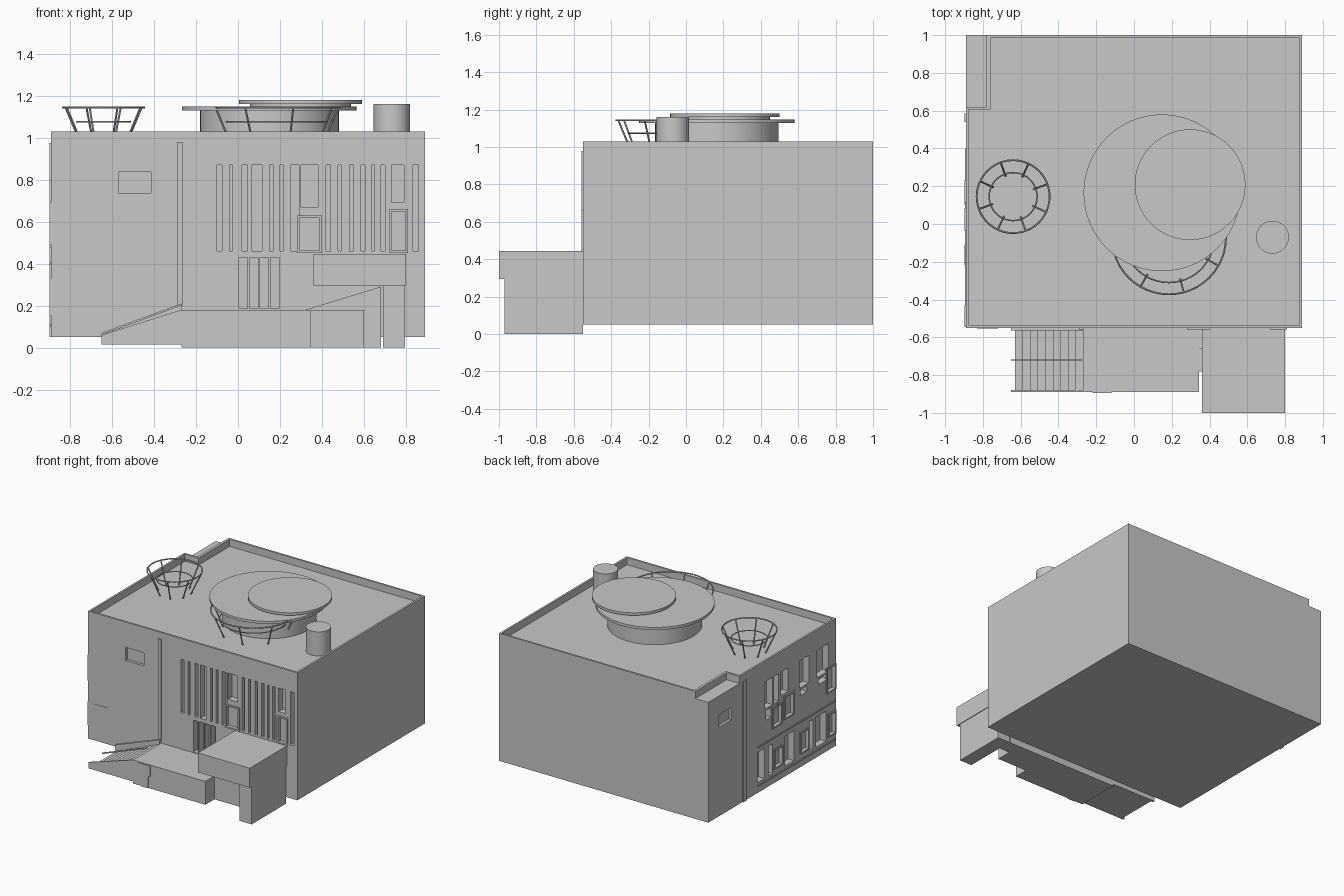
import bpy, bmesh, math
from mathutils import Matrix, Vector

if "Cube" in bpy.data.objects:
    bpy.data.objects.remove(bpy.data.objects["Cube"])

grey = bpy.data.materials.new("concrete_grey")
grey.diffuse_color = (0.58, 0.58, 0.58, 1)
grey.use_nodes = True
grey.node_tree.nodes["Principled BSDF"].inputs["Base Color"].default_value = grey.diffuse_color


def finish(name, bm, smooth=False):
    bmesh.ops.recalc_face_normals(bm, faces=bm.faces)
    me = bpy.data.meshes.new(name)
    bm.to_mesh(me)
    bm.free()
    me.materials.append(grey)
    ob = bpy.data.objects.new(name, me)
    bpy.context.collection.objects.link(ob)
    if smooth:
        bpy.ops.object.select_all(action='DESELECT')
        bpy.context.view_layer.objects.active = ob
        ob.select_set(True)
        bpy.ops.object.shade_smooth_by_angle(angle=math.radians(35))
    return ob


def add_box(bm, x0, x1, y0, y1, z0, z1):
    m = Matrix.Translation(((x0 + x1) / 2, (y0 + y1) / 2, (z0 + z1) / 2))
    bmesh.ops.create_cube(bm, size=1, matrix=m @ Matrix.Diagonal((x1 - x0, y1 - y0, z1 - z0, 1)))


def boxes(name, *dims):
    bm = bmesh.new()
    for d in dims:
        add_box(bm, *d)
    return finish(name, bm)


def cylinder(name, x, y, r, z0, z1):
    bm = bmesh.new()
    bmesh.ops.create_cone(bm, cap_ends=True, segments=64, radius1=r, radius2=r, depth=z1 - z0,
                          matrix=Matrix.Translation((x, y, (z0 + z1) / 2)))
    return finish(name, bm, True)


def prism(name, profile, y0, y1):
    """Side profile in x, z pushed along y."""
    bm = bmesh.new()
    f = bm.faces.new([bm.verts.new((x, y0, z)) for x, z in profile])
    ext = bmesh.ops.extrude_face_region(bm, geom=[f])
    bmesh.ops.translate(bm, vec=(0, y1 - y0, 0),
                        verts=[v for v in ext['geom'] if isinstance(v, bmesh.types.BMVert)])
    return finish(name, bm)


def rod(bm, a, b, r):
    a, b = Vector(a), Vector(b)
    q = (b - a).to_track_quat('Z', 'Y').to_matrix().to_4x4()
    bmesh.ops.create_cone(bm, cap_ends=True, segments=8, radius1=r, radius2=r,
                          depth=(b - a).length, matrix=Matrix.Translation((a + b) / 2) @ q)


def ring(bm, c, z, radius, r, n=48, m=8):
    loops = []
    for i in range(n):
        a = 2 * math.pi * i / n
        loops.append([bm.verts.new((c[0] + (radius + r * math.cos(t)) * math.cos(a),
                                    c[1] + (radius + r * math.cos(t)) * math.sin(a),
                                    z + r * math.sin(t)))
                      for t in (2 * math.pi * j / m for j in range(m))])
    for i in range(n):
        p, q = loops[i], loops[(i + 1) % n]
        for j in range(m):
            k = (j + 1) % m
            bm.faces.new((p[j], q[j], q[k], p[k]))


ROOF, TOP = 0.975, 1.03

# Main block, with every window recess gathered into one cutter
block = boxes("main_block", (-0.89, 0.89, -0.55, 1.0, 0.05, ROOF))
cut = bmesh.new()


def front_slot(x0, x1, z0, z1, depth=0.05):
    add_box(cut, x0, x1, -0.57, -0.55 + depth, z0, z1)


def left_slot(y0, y1, z0, z1, depth=0.05):
    add_box(cut, -0.91, -0.89 + depth, y0, y1, z0, z1)


# Tall front slots, with irregular widths
for x, w in ((-0.10, .025), (-0.04, .015), (0.02, .025), (0.065, .05), (0.15, .02), (0.20, .015),
             (0.25, .04), (0.42, .02), (0.475, .015), (0.53, .02), (0.585, .02),
             (0.635, .015), (0.68, .02), (0.83, .03)):
    front_slot(x, x + w, 0.46, 0.87)
front_slot(0.30, 0.38, 0.67, 0.87)
front_slot(0.73, 0.79, 0.69, 0.87)
# Entrance door leaves
for i in range(4):
    front_slot(0.005 + 0.05 * i, 0.045 + 0.05 * i, 0.185, 0.43)
# Side windows in two rows
for y0, y1 in ((0.22, 0.31), (0.15, 0.205), (0.03, 0.12), (-0.22, -0.11), (-0.46, -0.32)):
    left_slot(y0, y1, 0.69 if y0 == 0.03 else 0.66, 0.87)
for y0, y1 in ((0.24, 0.30), (0.14, 0.20), (-0.20, -0.12), (-0.46, -0.34)):
    left_slot(y0, y1, 0.57 if y0 == 0.24 else 0.60, 0.645)
for y0, y1 in ((0.32, 0.40), (0.22, 0.27), (-0.04, 0.07), (-0.27, -0.23), (-0.43, -0.31)):
    left_slot(y0, y1, 0.13, 0.36)

# Projecting window frames, each around a shallow recess
frames = bmesh.new()
P, T = 0.008, 0.012


def window_bars(a0, a1, z0, z1):
    return ((a0, a1, z0, z0 + T), (a0, a1, z1 - T, z1),
            (a0, a0 + T, z0 + T, z1 - T), (a1 - T, a1, z0 + T, z1 - T))


for a0, a1, z0, z1 in ((0.28, 0.40, 0.45, 0.63), (0.72, 0.81, 0.45, 0.66)):
    front_slot(a0 + T, a1 - T, z0 + T, z1 - T, 0.02)
    for b0, b1, c0, c1 in window_bars(a0, a1, z0, z1):
        add_box(frames, b0, b1, -0.55 - P, -0.55, c0, c1)
for a0, a1, z0, z1 in ((0.11, 0.23, 0.475, 0.64), (-0.037, 0.085, 0.49, 0.67), (-0.545, -0.43, 0.49, 0.69),
                       (0.10, 0.21, 0.155, 0.31), (-0.22, -0.11, 0.15, 0.32), (-0.545, -0.45, 0.15, 0.33)):
    left_slot(a0 + T, a1 - T, z0 + T, z1 - T, 0.02)
    for b0, b1, c0, c1 in window_bars(a0, a1, z0, z1):
        add_box(frames, -0.89 - P, -0.89, b0, b1, c0, c1)
finish("window_frames", frames)

# Small square windows
front_slot(-0.57, -0.415, 0.735, 0.835, 0.02)
left_slot(0.72, 0.87, 0.735, 0.83, 0.02)

cutter = finish("recess_cutter", cut)
mod = block.modifiers.new("recesses", 'BOOLEAN')
mod.operation, mod.object, mod.solver, mod.use_self = 'DIFFERENCE', cutter, 'EXACT', True
bpy.context.view_layer.objects.active = block
bpy.ops.object.modifier_apply(modifier=mod.name)
bpy.data.objects.remove(cutter)

# Wall fins, side ledges and side door plate
boxes("wall_fins", (-0.29, -0.265, -0.558, -0.55, 0.2, 0.98), (-0.898, -0.89, 0.54, 0.585, 0.05, ROOF))
boxes("side_ledges", (-0.896, -0.89, -0.54, 0.40, 0.395, 0.405), (-0.896, -0.89, -0.54, 0.40, 0.10, 0.11))
boxes("side_door", (-0.83, -0.72, -0.553, -0.55, 0.10, 0.33))

# Parapet around the roof, stepping in at the back left corner
outer = [(-.89, -.55), (.89, -.55), (.89, 1), (-.78, 1), (-.78, .62), (-.89, .62)]
inner = [(-.875, -.535), (.875, -.535), (.875, .985), (-.76, .985), (-.76, .605), (-.875, .605)]
bm = bmesh.new()
rows = [[bm.verts.new((x, y, z)) for x, y in pts]
        for pts, z in ((outer, ROOF), (outer, TOP), (inner, TOP), (inner, ROOF))]
for r in range(4):
    p, q = rows[r], rows[(r + 1) % 4]
    for i in range(6):
        k = (i + 1) % 6
        bm.faces.new((p[i], p[k], q[k], q[i]))
finish("parapet", bm)

# Roof drum, discs and vent
cylinder("roof_drum", 0.15, 0.165, 0.33, ROOF, 1.13)
cylinder("large_disc", 0.148, 0.165, 0.415, 1.128, 1.148)
cylinder("disc_spacer", 0.297, 0.208, 0.24, 1.148, 1.16)
cylinder("small_disc", 0.297, 0.208, 0.293, 1.16, 1.18)
cylinder("roof_vent", 0.733, -0.07, 0.087, ROOF, 1.16)

# Ring frames with leaning struts
for name, c, ro, ri, start in (("left_ring_frame", (-0.64, 0.145), 0.193, 0.127, 20),
                               ("front_ring_frame", (0.185, -0.07), 0.302, 0.24, 15)):
    bm = bmesh.new()
    ring(bm, c, 1.143, ro, 0.005)
    ring(bm, c, 1.075, ri, 0.004)
    for i in range(8):
        a = math.radians(start + 45 * i)
        d = (math.cos(a), math.sin(a))
        rod(bm, (c[0] + ro * d[0], c[1] + ro * d[1], 1.143),
            (c[0] + (ri - .01) * d[0], c[1] + (ri - .01) * d[1], ROOF), 0.005)
    finish(name, bm, True)

# Entrance platform with its front panel and the rising landing
boxes("entrance_platform", (-0.27, 0.345, -0.89, -0.55, 0, 0.18), (0.345, 0.60, -0.78, -0.55, 0, 0.18))
boxes("front_panel", (-0.22, -0.12, -0.896, -0.89, 0.09, 0.175), (-0.20, -0.14, -0.896, -0.89, 0, 0.09))
prism("side_ramp", [(0.32, 0.18), (0.32, 0.0), (0.68, 0.0), (0.68, 0.29)], -0.66, -0.55)

# Stair flight between sloping side walls
N = 9
boxes("stair_steps", *[(-0.63 + 0.04 * i, -0.27, -0.88, -0.56, 0.015 + 0.0165 * i, 0.015 + 0.0165 * (i + 1))
                       for i in range(N)])
prism("stair_front_wall", [(-0.65, 0.015), (-0.27, 0.015), (-0.27, 0.18), (-0.65, 0.06)], -0.89, -0.88)
prism("stair_back_wall", [(-0.65, 0.015), (-0.27, 0.015), (-0.27, 0.21), (-0.65, 0.07)], -0.565, -0.55)
prism("stair_handrail", [(-0.65, 0.06), (-0.27, 0.20), (-0.27, 0.21), (-0.65, 0.07)], -0.722, -0.717)

# Entrance canopy box on its side wall
boxes("canopy_box", (0.36, 0.80, -1.0, -0.55, 0.295, 0.445))
boxes("canopy_support", (0.69, 0.795, -0.97, -0.55, 0, 0.295))
